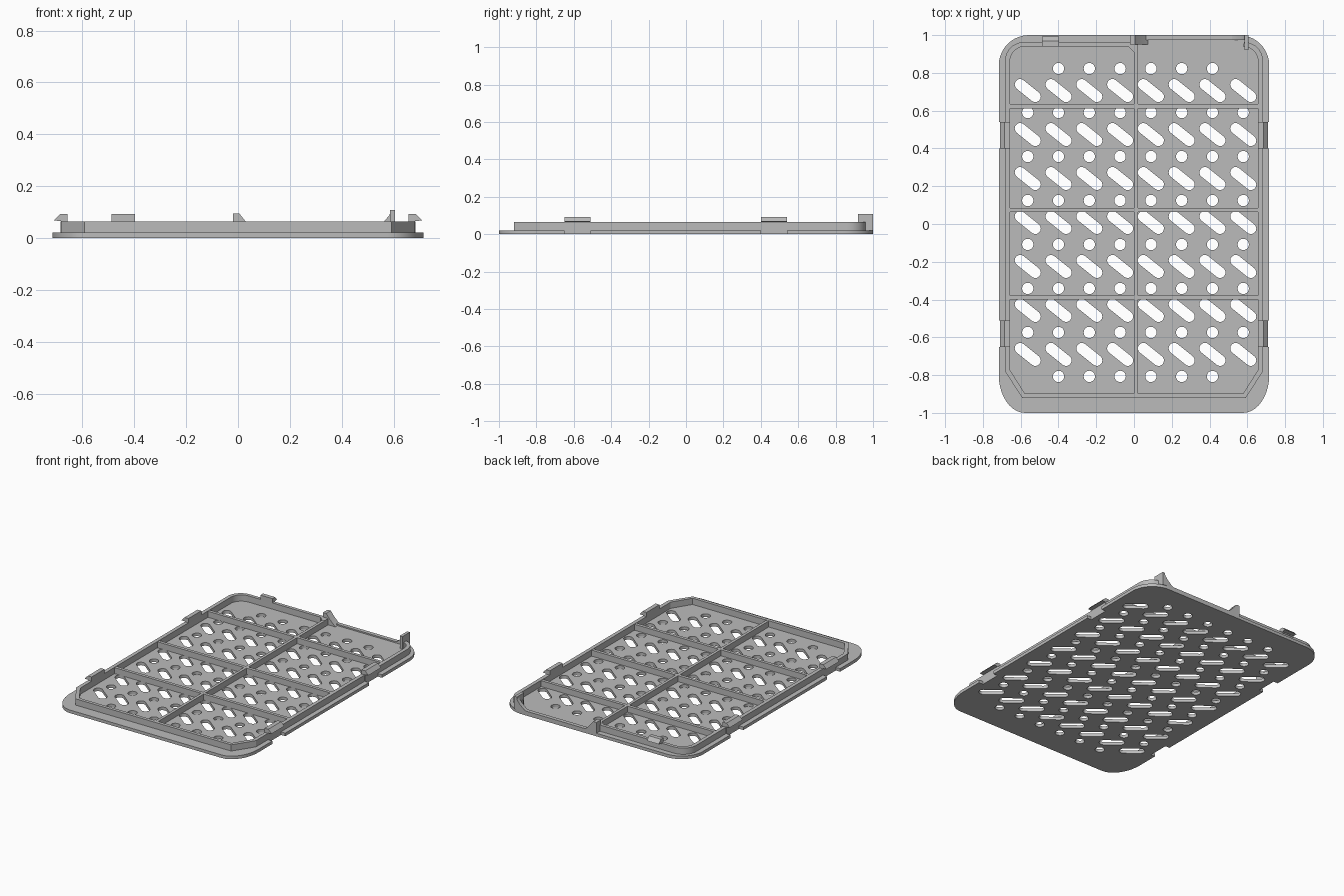
import bpy
from math import sin, cos, pi, atan2
from mathutils import Matrix

cube = bpy.data.objects.get("Cube")
if cube:
    bpy.data.objects.remove(cube, do_unlink=True)

grey = bpy.data.materials.new("matte_grey")
grey.use_nodes = True
grey.diffuse_color = (0.5, 0.5, 0.5, 1)
grey.node_tree.nodes["Principled BSDF"].inputs["Base Color"].default_value = (0.5, 0.5, 0.5, 1)

# Axis maps from profile (u, v, depth) to (x, y, z)
AXES = {
    "z": Matrix(((1, 0, 0), (0, 1, 0), (0, 0, 1))),
    "y": Matrix(((1, 0, 0), (0, 0, -1), (0, 1, 0))),
    "x": Matrix(((0, 0, 1), (1, 0, 0), (0, 1, 0))),
}


def prism(name, loops, low, high, axis="z"):
    """Fill the outer loop, minus any inner loops, and extrude along an axis."""
    curve = bpy.data.curves.new(name, "CURVE")
    curve.dimensions = "2D"
    curve.fill_mode = "BOTH"
    curve.extrude = (high - low) / 2
    for loop in loops:
        spline = curve.splines.new("POLY")
        spline.points.add(len(loop) - 1)
        for point, (u, v) in zip(spline.points, loop):
            point.co = (u, v, 0, 1)
        spline.use_cyclic_u = True
    obj = bpy.data.objects.new(name, curve)
    bpy.context.collection.objects.link(obj)
    bpy.ops.object.select_all(action="DESELECT")
    obj.select_set(True)
    bpy.context.view_layer.objects.active = obj
    bpy.ops.object.convert(target="MESH")
    obj = bpy.context.view_layer.objects.active
    middle = (low + high) / 2 * (-1 if axis == "y" else 1)
    obj.data.transform(AXES[axis].to_4x4() @ Matrix.Translation((0, 0, middle)))
    bpy.ops.object.mode_set(mode="EDIT")
    bpy.ops.mesh.select_all(action="SELECT")
    bpy.ops.mesh.remove_doubles(threshold=0.0001)
    bpy.ops.mesh.normals_make_consistent(inside=False)
    bpy.ops.object.mode_set(mode="OBJECT")
    obj.data.materials.clear()
    obj.data.materials.append(grey)
    bpy.ops.object.shade_smooth_by_angle(angle=0.5)
    return obj


def arc(cx, cy, rx, ry, start, end, steps=10):
    return [(cx + rx * cos(start + (end - start) * i / steps),
             cy + ry * sin(start + (end - start) * i / steps)) for i in range(steps + 1)]


def box(name, x0, x1, y0, y1, z0, z1):
    return prism(name, [[(x0, y0), (x1, y0), (x1, y1), (x0, y1)]], z0, z1)


def mirrored(path):
    return [(-x, y) for x, y in reversed(path)]


FLOOR, RIM = 0.021, 0.064
WIDE = 0.716
CLIPS = [(-0.65, -0.51), (0.4, 0.54)]

# Base plate outline, with a notch under each side clip
right = arc(WIDE - 0.14, -0.8, 0.14, 0.2, -pi / 2, 0)
for y0, y1 in CLIPS:
    right += [(WIDE, y0), (0.683, y0), (0.683, y1), (WIDE, y1)]
right += arc(WIDE - 0.16, 0.84, 0.16, 0.16, 0, pi / 2)
loops = [right + mirrored(right)]

# Rows of slanted slots and round holes
tilt = atan2(-0.032, 0.04)
for col in range(8):
    x = 0.008 + (col - 3.5) * 0.163
    for row in range(7):
        y = 0.008 + (row - 3) * 0.2328
        loops.append(arc(x + 0.04, y - 0.032, 0.029, 0.029, tilt - pi / 2, tilt + pi / 2)
                     + arc(x - 0.04, y + 0.032, 0.029, 0.029, tilt + pi / 2, tilt + 3 * pi / 2))
    for row in range(8):
        if row in (0, 7) and col in (0, 7):
            continue
        y = 0.008 + (row - 3.5) * 0.2328
        loops.append(arc(x, y, 0.03, 0.03, 0, 2 * pi, 20)[:-1])
prism("perforated_plate", loops, 0, FLOOR)

# Raised rim: cut front corners, round back corners, open at the back left
outer = [(0.592, -0.92), (0.683, -0.78)] + arc(0.583, 0.863, 0.1, 0.1, 0, pi / 2)
inner = [(0.578, -0.897), (0.657, -0.772)] + arc(0.577, 0.86, 0.08, 0.08, 0, pi / 2)
outer_path = outer[::-1] + [(-x, y) for x, y in outer] + [(0.02, 0.963)]
inner_path = inner[::-1] + [(-x, y) for x, y in inner] + [(-0.03, 0.94), (0, 0.91), (0.02, 0.91)]
prism("rim_wall", [outer_path + inner_path[::-1]], FLOOR - 0.001, RIM)

# Dividing ribs
box("centre_rib", 0, 0.02, -0.9, 0.915, FLOOR - 0.001, RIM - 0.002)
for i, y in enumerate((0.623, 0.075, -0.39)):
    box(f"cross_rib_{i + 1}", -0.665, 0.665, y - 0.011, y + 0.011, FLOOR - 0.001, RIM - 0.002)

# Side clips, each with a sloping outer lip
clip = [(0.657, 0.058), (0.683, 0.058), (0.683, 0.066), (0.71, 0.068), (0.686, 0.093), (0.657, 0.093)]
for i, (y0, y1) in enumerate(CLIPS):
    for side, profile in (("left", clip), ("right", mirrored(clip))):
        prism(f"{side}_clip_{i + 1}", [profile], y0, y1, "y")
        sign = 1 if side == "left" else -1
        box(f"{side}_clip_root_{i + 1}", *sorted((sign * 0.66, sign * 0.684)), y0, y1, 0, RIM)

# Back clip
prism("back_clip", [[(y + 0.283, z) for y, z in clip]], -0.488, -0.397, "x")

# Low lip across the opening, with a hook and a post at its ends
box("back_lip", 0, 0.6, 0.973, 1.0, FLOOR - 0.001, 0.03)
hook = [(-0.02, 0.02), (0.075, 0.02), (0.06, 0.034), (0.03, 0.064), (0.005, 0.095), (-0.02, 0.095)]
prism("back_hook", [hook], 0.95, 1.0, "y")
post = [(0.605, 0.02), (0.605, 0.108), (0.59, 0.108), (0.583, 0.088),
        (0.563, 0.064), (0.53, 0.036), (0.5, 0.02)]
prism("back_post_brace", [post], 0.973, 1.0, "y")
box("back_post", 0.585, 0.605, 0.92, 1.0, 0.02, 0.108)
